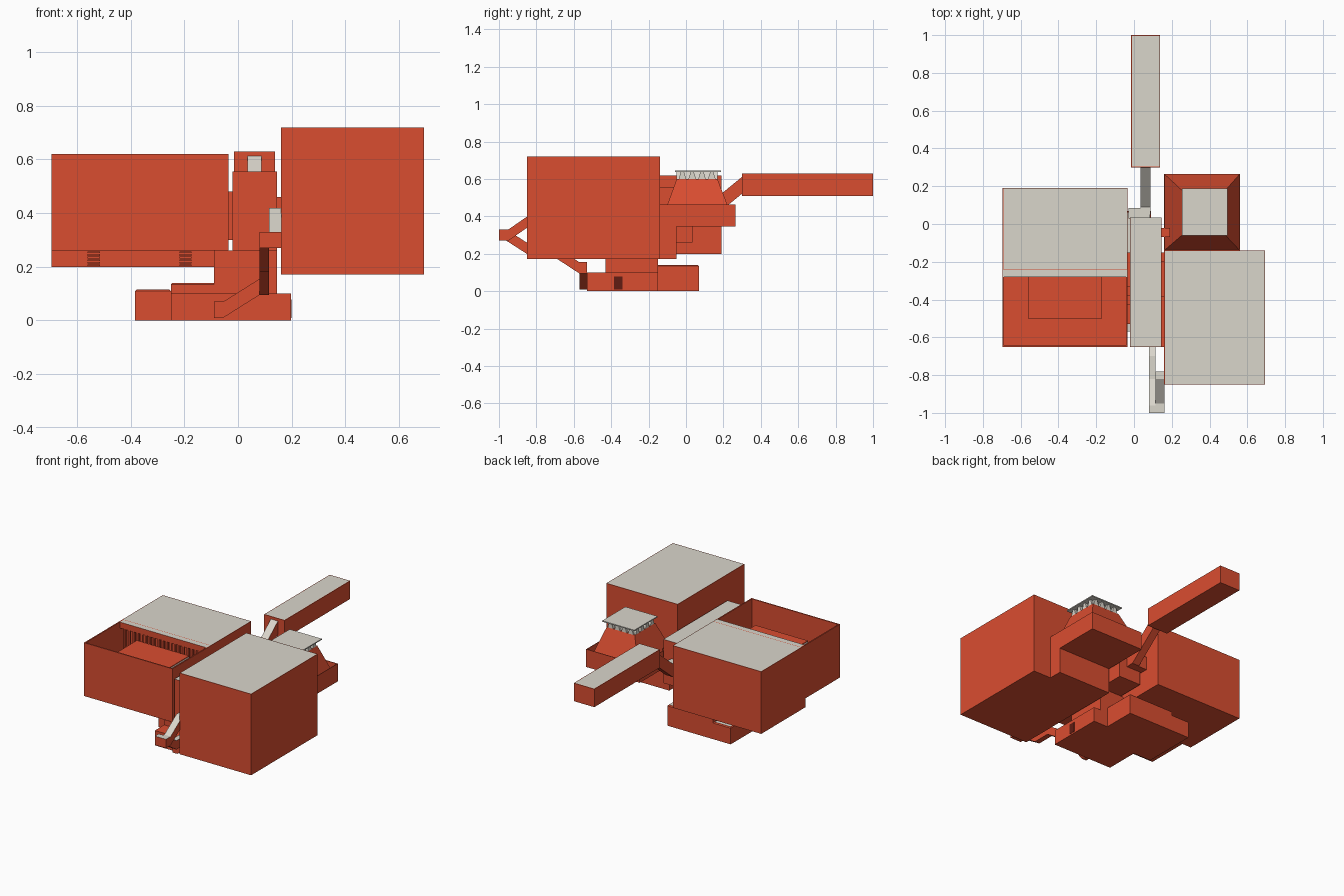
import bpy, bmesh
from mathutils import Vector

if "Cube" in bpy.data.objects:
    bpy.data.objects.remove(bpy.data.objects["Cube"])


def material(name, rgb):
    m = bpy.data.materials.new(name)
    m.use_nodes = True
    m.diffuse_color = (*rgb, 1)
    m.node_tree.nodes["Principled BSDF"].inputs["Base Color"].default_value = (*rgb, 1)
    return m


RED = material("brick red", (0.70, 0.075, 0.03))
GRAY = material("warm gray", (0.70, 0.67, 0.60))
DARK = material("dark red", (0.12, 0.012, 0.006))


def finish(name, bm, *mats):
    bmesh.ops.recalc_face_normals(bm, faces=bm.faces)
    mesh = bpy.data.meshes.new(name)
    bm.to_mesh(mesh)
    bm.free()
    for m in mats:
        mesh.materials.append(m)
    ob = bpy.data.objects.new(name, mesh)
    bpy.context.collection.objects.link(ob)
    return ob


def box(name, x, y, z, mat=RED, roof=None, rim=0, bevel=0):
    """Axis-aligned block; roof colours the top face inside an optional rim."""
    bm = bmesh.new()
    bmesh.ops.create_cube(bm, size=1)
    for v in bm.verts:
        v.co = Vector((r[0] if c < 0 else r[1]) for r, c in zip((x, y, z), v.co))
    bm.normal_update()
    if bevel:
        edges = [e for e in bm.edges if all(v.co.z > z[1] - 1e-5 for v in e.verts)]
        bmesh.ops.bevel(bm, geom=edges, offset=bevel, segments=1, affect='EDGES')
        bm.normal_update()
    top = max(bm.faces, key=lambda f: f.normal.z)
    if rim:
        bmesh.ops.inset_individual(bm, faces=[top], thickness=rim)
    if roof:
        top.material_index = 1
    return finish(name, bm, mat, roof or mat)


def frustum(name, low, high, z, mat=RED):
    """Tapered block between two rectangles (x0, x1, y0, y1)."""
    bm = bmesh.new()
    bmesh.ops.create_cube(bm, size=1)
    for v in bm.verts:
        r = low if v.co.z < 0 else high
        v.co = (r[v.co.x > 0], r[2 + (v.co.y > 0)], z[v.co.z > 0])
    return finish(name, bm, mat)


def tube(name, path, height, across, along="y"):
    """Enclosed walkway following a (distance, height) roof line, gray on top."""
    outline = path + [(d, z - height) for d, z in reversed(path)]
    bm = bmesh.new()
    rings = []
    for a in across:
        pts = [(a, d, z) if along == "y" else (d, a, z) for d, z in outline]
        rings.append([bm.verts.new(p) for p in pts])
    n, m = len(outline), len(path)
    for i in range(n):
        j = (i + 1) % n
        f = bm.faces.new((rings[0][i], rings[0][j], rings[1][j], rings[1][i]))
        f.material_index = int(i < m - 1)
    for ring in rings:
        for i in range(m - 1):
            bm.faces.new((ring[i], ring[i + 1], ring[n - 2 - i], ring[n - 1 - i]))
    return finish(name, bm, RED, GRAY)


# Large hall on the left side of the base
box("main_block", (.16, .693), (-.85, -.14), (.172, .72), RED, GRAY, .004)

# Hall with a roofed rear half and an open court in front
L, R = -.695, -.035
box("rear_hall", (L, R), (-.24, .19), (.2, .62), RED, GRAY, .004)
box("hall_header", (L, R), (-.28, -.24), (.58, .62), RED, GRAY, .001)
box("hall_sill", (L, R), (-.28, -.24), (.2, .29))
box("court_floor", (L, R), (-.65, -.24), (.26, .28))
box("court_front_wall", (L, R), (-.65, -.642), (.26, .62))
for side, x in (("right", L), ("left", R - .008)):
    box("court_wall_" + side, (x, x + .008), (-.65, -.24), (.26, .62))
frustum("court_stage", (-.56, -.17, -.5, -.28), (-.56, -.17, -.5, -.28), (.28, .524), GRAY)
box("stage_top", (-.56, -.17), (-.5, -.28), (.524, .53))
for i in range(19):
    x = L + .04 + i * .031
    box(f"court_post_{i}", (x, x + .012), (-.28, -.265), (.29, .58))
for side, x in (("right", -.56), ("left", -.218)):
    for i in range(6):
        z = .203 + i * .0095
        box(f"step_{side}_{i}", (x, x + .045), (-.288, -.28), (z, z + .006))

# Central spine and the short links to its neighbours
box("spine", (-.02, .145), (-.65, .035), (.26, .555), RED, GRAY, .002)
box("hall_link", (-.04, -.02), (-.38, -.33), (.3, .48))
box("main_link", (.14, .165), (-.65, -.38), (.27, .42))
box("rear_main_link", (.14, .165), (-.2, -.15), (.27, .42))
box("tower_link", (.14, .19), (-.07, -.02), (.36, .46))
box("core", (-.09, .145), (-.43, -.15), (.1, .26))

# Low base
box("base_front", (-.25, .198), (-.53, -.15), (0, .1), RED)
box("base_rear", (-.25, .09), (-.43, .07), (0, .14), RED, GRAY, .004, .006)
box("base_side", (-.383, -.25), (-.3, .07), (0, .115), RED, GRAY, .004, .006)
box("base_doorway", (.198, .2), (-.385, -.34), (.01, .078), DARK)

# Tower with a parapet, sloping walls and a glazed neck
TX, TY = (.16, .56), (-.14, .265)
box("tower_floor", TX, TY, (.345, .355))
box("tower_support", TX, (-.14, -.05), (.172, .35))
for side, c in (("right", TX[0]), ("left", TX[1] - .004)):
    box("parapet_" + side, (c, c + .004), TY, (.35, .465))
for side, c in (("front", TY[0]), ("back", TY[1] - .004)):
    box("parapet_" + side, TX, (c, c + .004), (.35, .465))
NECK = (.265, .475, -.05, .168)
frustum("tower_slopes", (*TX, *TY), NECK, (.35, .6))
frustum("tower_neck", (.28, .46, -.035, .153), (.3, .45, -.02, .14), (.6, .64), GRAY)
for i in range(4):
    t = .05 + i * .24
    x = NECK[0] + t * (NECK[1] - NECK[0])
    y = NECK[2] + t * (NECK[3] - NECK[2])
    for name, c in (("front", NECK[2]), ("back", NECK[3] - .02)):
        frustum(f"neck_tooth_{name}_{i}", (x, x + .04, c, c + .02),
                (x + .012, x + .028, c, c + .02), (.6, .64), GRAY)
    for name, c in (("right", NECK[0]), ("left", NECK[1] - .02)):
        frustum(f"neck_tooth_{name}_{i}", (c, c + .02, y, y + .04),
                (c, c + .02, y + .012, y + .028), (.6, .64), GRAY)
box("tower_roof", (.255, .495), (-.06, .187), (.638, .645), GRAY)

# Rear gallery and its sloping approach
box("rear_gallery", (-.015, .138), (.3, 1), (.508, .63), RED, GRAY, .006)
box("rear_landing", (-.03, .085), (.03, .085), (.35, .44), RED, GRAY, .001)
tube("rear_ramp", [(.05, .44), (.09, .44), (.3, .612)], .09, (.035, .088))

# Front stair tubes folding down from the main block to the base
tube("upper_stair", [(-1, .33), (-.95, .33), (-.82, .42), (-.78, .42)], .06, (.115, .162))
tube("middle_stair", [(-1, .33), (-.96, .33), (-.82, .24), (-.7, .24),
                      (-.57, .155), (-.53, .155)], .06, (.08, .115))
tube("lower_stair", [(-.09, .07), (-.055, .07), (.08, .155), (.115, .155)],
     .06, (-.57, -.53), "x")
